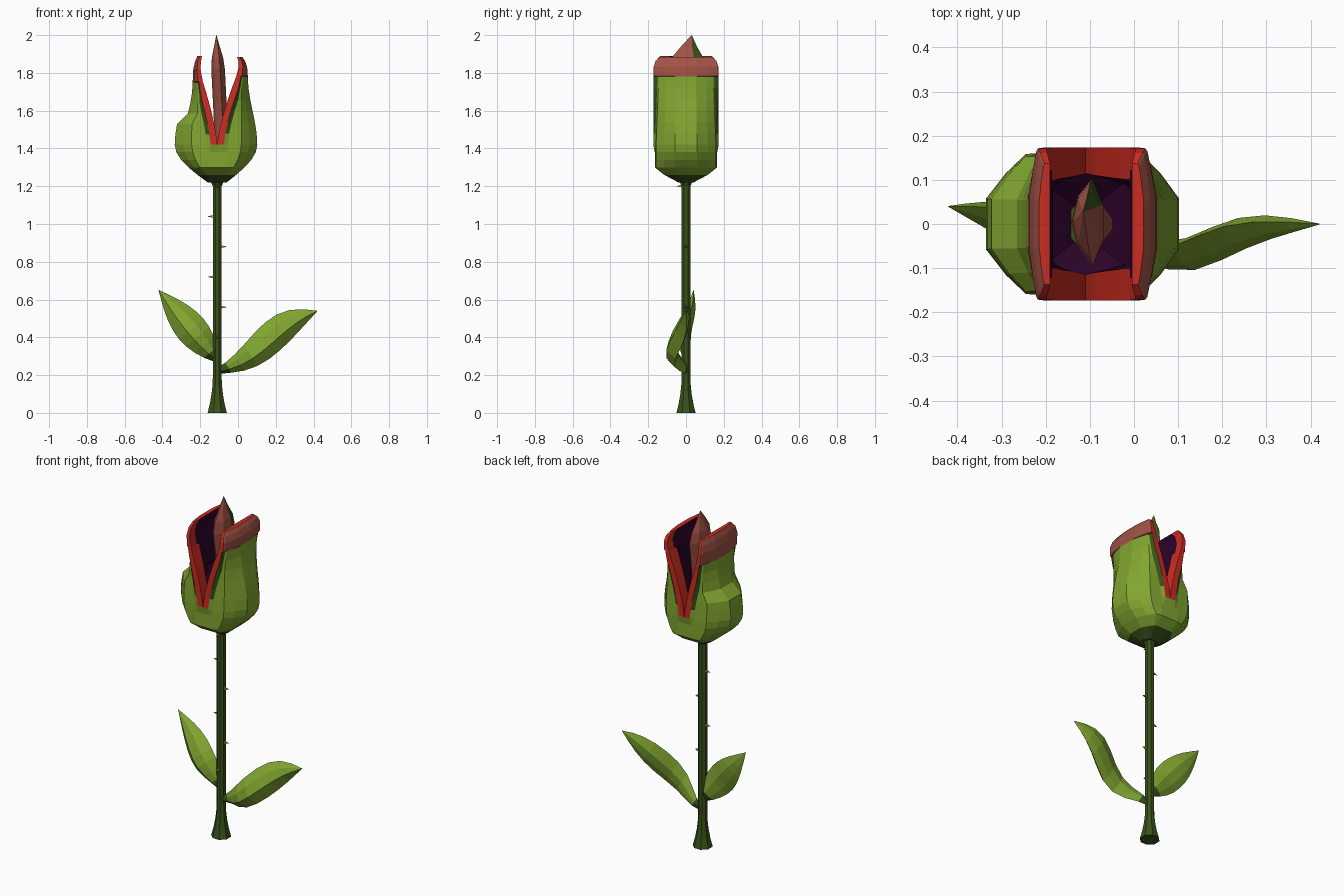
import bpy, bmesh
from math import sin, cos, pi, tau
from mathutils import Vector

if "Cube" in bpy.data.objects:
    bpy.data.objects.remove(bpy.data.objects["Cube"], do_unlink=True)


def material(name, red, green, blue):
    colour = (red, green, blue, 1)
    mat = bpy.data.materials.new(name)
    mat.use_nodes = True
    mat.diffuse_color = colour
    mat.node_tree.nodes["Principled BSDF"].inputs["Base Color"].default_value = colour
    return mat


MATERIALS = [material("leaf green", 0.22, 0.38, 0.03),
             material("dark green", 0.04, 0.085, 0.01),
             material("red", 0.6, 0.025, 0.015),
             material("dusty pink", 0.36, 0.085, 0.06),
             material("dark purple", 0.025, 0.001, 0.022)]
GREEN, DARK, RED, PINK, PURPLE = range(len(MATERIALS))
AXIS = Vector((-0.11, 0, 0))  # centre line of stem and bud


def loft(name, rings, colour):
    """Skin closed rings; colour(row, column, centre) picks each face's material."""
    bm = bmesh.new()
    rows = [[bm.verts.new(point) for point in ring] for ring in rings]
    count = len(rows[0])
    for row, (low, high) in enumerate(zip(rows, rows[1:])):
        for col in range(count):
            nxt = (col + 1) % count
            face = bm.faces.new((low[col], low[nxt], high[nxt], high[col]))
            face.material_index = colour(row, col, face.calc_center_median())
    for row, ring in ((0, rows[0]), (len(rows) - 2, rows[-1])):
        face = bm.faces.new(ring)
        face.material_index = colour(row, 0, face.calc_center_median())
    bmesh.ops.recalc_face_normals(bm, faces=bm.faces)
    mesh = bpy.data.meshes.new(name)
    bm.to_mesh(mesh)
    bm.free()
    for mat in MATERIALS:
        mesh.materials.append(mat)
    bpy.context.collection.objects.link(bpy.data.objects.new(name, mesh))


def circle(centre, radius, across, up, sides=8):
    angles = [tau * (k + 0.5) / sides for k in range(sides)]
    return [centre + radius * (cos(a) * across + sin(a) * up) for a in angles]


X, Y, Z = Vector((1, 0, 0)), Vector((0, 1, 0)), Vector((0, 0, 1))

# Stem with a flared foot
foot = [(0.05 * k, 0.025 + 0.03 * (1 - k / 4) ** 2) for k in range(5)]
loft("stem", [circle(AXIS + z * Z, radius, X, Y)
              for z, radius in foot + [(1.2, 0.025), (1.25, 0.05)]],
     lambda row, col, centre: DARK)

# Thorns: first and last point forward, the others alternate sideways
for k in range(6):
    out = -Y if k % 5 == 0 else X * (-1) ** k
    root = AXIS + (1.2 - 0.16 * k) * Z
    loft(f"thorn_{k + 1}",
         [circle(root + out * 0.02, 0.01, out.cross(Z), Z, 4),
          circle(root + out * 0.05, 0.001, out.cross(Z), Z, 4)],
         lambda row, col, centre: GREEN)


# Bud: two jaws, each a C-shaped wall with a notch at the front and back
def jaw_ring(side, z, reach, width, edge, rim):
    depth = reach - edge
    wall = min(0.05, 0.4 * width)
    half = [(edge, width + rim),
            (edge + min(0.035, 0.4 * depth), width + rim),
            (edge + min(0.055, 0.5 * depth), width),
            (edge + 0.6 * depth, width * 0.96),
            (edge + 0.8 * depth, width * 0.7),
            (reach, width * 0.35)]
    inner = [(edge, width - wall), (max(edge, reach - 0.06), 0.8 * (width - wall))]
    outline = ([(x, -y) for x, y in half] + half[::-1]
               + inner + [(x, -y) for x, y in inner[::-1]])
    return [AXIS + Vector((side * x, y, z)) for x, y in outline]


CUP_ROWS, WALL_ROWS = 5, 6
LIP = CUP_ROWS + WALL_ROWS


def jaw(name, side, belly, ledge, taper, gape, top, lip_height, lip_lean):
    rings = []
    # Rounded cup under the notch
    for k in range(CUP_ROWS):
        t = k / CUP_ROWS
        reach = 0.05 + (belly - 0.05) * sin(t * pi / 2)
        rings.append(jaw_ring(side, 1.22 + 0.2 * t, reach,
                              0.04 + 0.125 * min(1, 3 * t), 0, 0))
    # Walls that draw in and open towards the top
    for k in range(WALL_ROWS + 1):
        t = k / WALL_ROWS
        reach = belly - taper * (1 - cos(pi * t)) / 2 - (ledge if t > 0.4 else 0)
        edge = gape * t ** 1.4
        width = 0.165 - 0.015 * t
        rings.append(jaw_ring(side, 1.42 + (top - 1.42) * t, reach, width, edge,
                              0.173 - width))
    # Lip that overhangs the wall and curls inwards
    for t in (0.03, 0.5, 0.8, 1):
        rings.append(jaw_ring(side, top + lip_height * t, reach - lip_lean * t ** 3,
                              0.172 - 0.035 * t ** 5, edge + 0.05 * t * (1 - 0.9 * t), 0))

    def colour(row, col, centre):
        if 12 <= col <= 14:
            return PURPLE
        if row >= LIP:
            return PINK if 2 <= col <= 8 else RED
        if row >= CUP_ROWS and col in (0, 10, 11, 15):
            return RED
        if row == 0 or (row > CUP_ROWS and col in (1, 9)):
            return DARK
        return GREEN

    loft(name, rings, colour)


jaw("left_jaw", 1, belly=0.212, ledge=0, taper=0.05, gape=0.1,
    top=1.78, lip_height=0.105, lip_lean=0.03)
jaw("right_jaw", -1, belly=0.225, ledge=0.045, taper=0.05, gape=0.075,
    top=1.75, lip_height=0.14, lip_lean=0.025)

# Inner petal: widens slowly, then closes to a point that leans back
section = [(0.3, -1), (1, -0.4), (1, 0.4), (0.3, 1), (-0.6, 0.6), (-1, 0), (-0.6, -0.6)]
rings = []
for k in range(11):
    t = k / 10
    width = max(0.001, min(0.03 + 0.1 * t, 0.42 * (1 - t)))
    thick = max(0.001, min(0.036, 0.15 * (1 - t)))
    centre = AXIS + Vector((0.03 * (0.85 - t), 0.03 * t ** 6, 1.4 + 0.6 * t))
    rings.append([centre + Vector((thick * x, width * y, 0)) for x, y in section])
loft("inner_petal", rings,
     lambda row, col, centre: DARK if centre.z > 1.84 and centre.y > 0.025
     and centre.x > AXIS.x else PINK)


# Leaves: a folded blade swept from base to tip
def leaf(name, base, tip, half_width, skew, wave, bow):
    base, tip = Vector(base), Vector(tip)
    across = (tip - base).cross(Y).normalized()
    if across.z < 0:
        across.negate()
    rings = []
    for k in range(10):
        t = k / 9
        swell = sin(pi * t ** skew)
        middle = (base.lerp(tip, t) - Z * wave * sin(tau * t)
                  - Y * bow * sin(pi * t ** 0.7) ** 4)
        wide = across * (half_width * swell + 0.015 * (1 - t) + 0.001)
        thick = Y * (0.036 * swell + 0.01 * (1 - t) + 0.001)
        rings.append([middle + wide * a + thick * b for a, b in
                      ((-1, 0.2), (-0.3, -1), (0.4, -0.7),
                       (1, 0.3), (0.2, 0.8), (-0.5, 0.6))])
    loft(name, rings, lambda row, col, centre: GREEN if row else DARK)


leaf("left_leaf", (-0.11, 0, 0.22), (0.42, 0, 0.54), 0.075, 1.2, 0.025, 0.07)
leaf("right_leaf", (-0.11, 0, 0.28), (-0.42, 0.04, 0.65), 0.075, 0.9, 0, 0.02)
